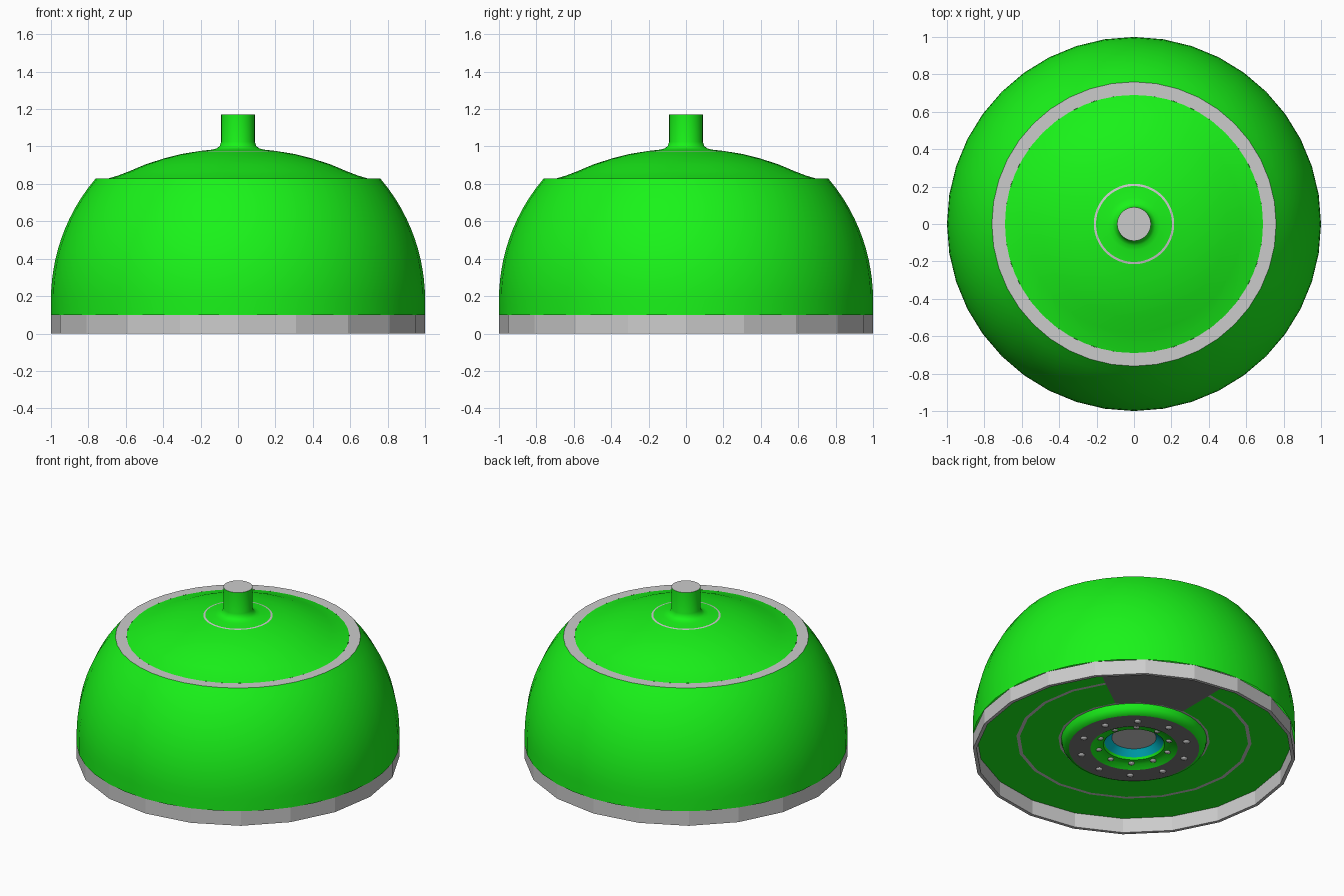
import bpy, bmesh
from math import radians, sin, cos, pi, sqrt

if "Cube" in bpy.data.objects:
    bpy.data.objects.remove(bpy.data.objects["Cube"])


def material(name, rgb):
    m = bpy.data.materials.new(name)
    m.diffuse_color = (*rgb, 1)
    m.use_nodes = True
    m.node_tree.nodes["Principled BSDF"].inputs["Base Color"].default_value = m.diffuse_color
    return m


GREEN = material("green", (0.01, 0.9, 0.01))
DARK = material("dark_grey", (0.2, 0.2, 0.2))
CYAN = material("cyan", (0.0, 0.6, 0.72))


def finish(name, bm, mat, angle):
    bmesh.ops.remove_doubles(bm, verts=bm.verts, dist=1e-5)
    me = bpy.data.meshes.new(name)
    bm.to_mesh(me)
    bm.free()
    ob = bpy.data.objects.new(name, me)
    bpy.context.collection.objects.link(ob)
    if mat:
        me.materials.append(mat)
    if angle:
        bpy.ops.object.select_all(action='DESELECT')
        ob.select_set(True)
        bpy.context.view_layer.objects.active = ob
        bpy.ops.object.shade_smooth_by_angle(angle=radians(angle))
    return ob


def lathe(name, profile, sides, mat=None, angle=0, start=0, sweep=360):
    """Spin (radius, height) points about z; a zero radius closes with a fan."""
    bm = bmesh.new()
    steps = round(sides * sweep / 360)
    rows = []
    for r, z in profile:
        if r == 0:
            v = bm.verts.new((0, 0, z))
            rows.append([v] * (steps + 1))
            continue
        n = steps if sweep == 360 else steps + 1
        row = [bm.verts.new((r * cos(radians(start) + 2 * pi * i / sides),
                             r * sin(radians(start) + 2 * pi * i / sides), z))
               for i in range(n)]
        rows.append(row + [row[0]] if sweep == 360 else row)
    for a, b in zip(rows, rows[1:]):
        for i in range(steps):
            f = list(dict.fromkeys((a[i], a[i + 1], b[i + 1], b[i])))
            bm.faces.new(f)
    return finish(name, bm, mat, angle)


def studs(name, count, ring, z, radius, mat=None):
    """Ring of small round lights."""
    bm = bmesh.new()
    for i in range(count):
        a = 2 * pi * (i + 0.5) / count
        geo = bmesh.ops.create_uvsphere(bm, u_segments=10, v_segments=6, radius=radius)
        bmesh.ops.scale(bm, verts=geo["verts"], vec=(1, 1, 0.5))
        bmesh.ops.translate(bm, verts=geo["verts"], vec=(ring * cos(a), ring * sin(a), z))
    return finish(name, bm, mat, 40)


# Base band, faceted
lathe("base_band", [(0.978, 0.1), (0.978, 0), (1, 0), (1, 0.1)], 20)

# Main dome wall: straight foot, then part of a sphere
heights = [0.18 + 0.65 * i / 12 for i in range(13)]
wall = [(1, 0.1)] + [(sqrt(1 - (z - 0.18) ** 2), z) for z in heights]
lathe("dome_wall", wall, 40, GREEN, 40)

# Flat ring on the shoulder
lathe("shoulder_ring", [(0.76, 0.83), (0.69, 0.83)], 40)

# Cap, with a thin inlaid ring, and its post
lathe("cap", [(0.69, 0.83), (0.64, 0.845), (0.58, 0.868), (0.5, 0.902), (0.4, 0.935),
              (0.3, 0.96), (0.215, 0.974)], 48, GREEN, 40)
lathe("cap_inlay", [(0.215, 0.974), (0.203, 0.976)], 48, None, 40)
lathe("post", [(0.203, 0.976), (0.14, 0.983), (0.115, 0.989), (0.098, 1.002), (0.09, 1.025),
               (0.09, 1.17)], 48, GREEN, 50)
lathe("post_top", [(0.09, 1.17), (0, 1.17)], 48)

# Underside floor with two thin inlaid rings
lathe("floor_outer", [(0.73, 0.1), (1, 0.1)], 20, GREEN)
lathe("floor_outer_inlay", [(0.708, 0.1), (0.73, 0.1)], 20)
lathe("floor_inner", [(0.47, 0.1), (0.708, 0.1)], 20, GREEN)
lathe("floor_inner_inlay", [(0.452, 0.1), (0.47, 0.1)], 20)

# Dark hatch panel on the floor
lathe("hatch", [(0.47, 0.096), (0.975, 0.096)], 20, DARK, start=36, sweep=54)

# Central emitter, from the middle outwards
lathe("emitter_core", [(0, 0.115), (0.138, 0.115)], 40)
lathe("emitter_glow", [(0.138, 0.115), (0.182, 0.08)], 40, CYAN, 40)
lathe("emitter_inner_rim", [(0.182, 0.08), (0.19, 0.066), (0.205, 0.066), (0.235, 0.06),
                            (0.27, 0.04)], 40, GREEN, 40)
lathe("emitter_plate", [(0.27, 0.04), (0.405, 0.04)], 40, DARK)
lathe("emitter_outer_rim", [(0.405, 0.04), (0.425, 0.048), (0.443, 0.07), (0.452, 0.1)],
      40, GREEN, 40)
studs("plate_lights", 10, 0.335, 0.04, 0.022)
studs("rim_lights", 10, 0.225, 0.062, 0.02)
